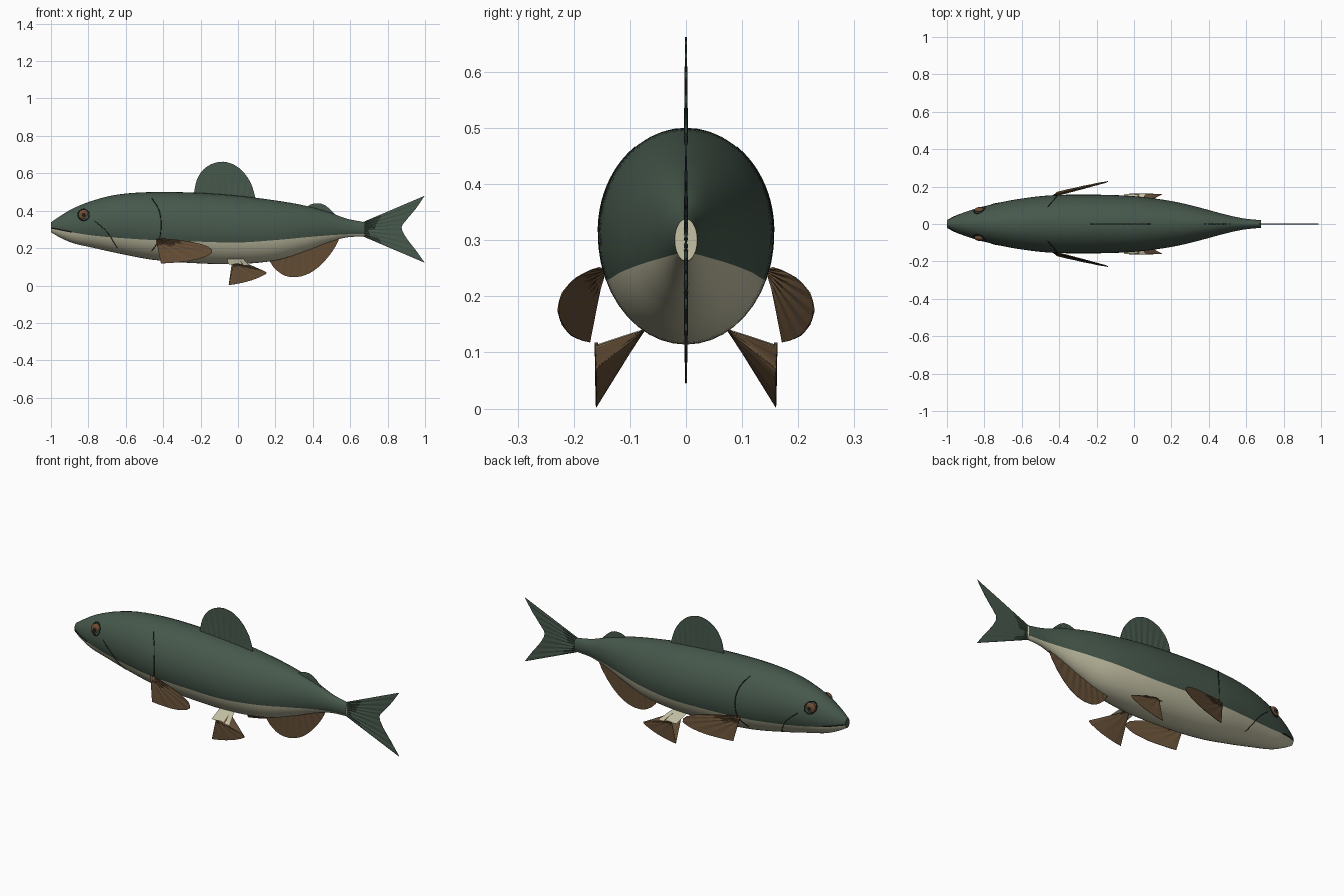
import bpy, bmesh, math
from mathutils import Vector

if "Cube" in bpy.data.objects:
    bpy.data.objects.remove(bpy.data.objects["Cube"])


def material(name, rgb):
    m = bpy.data.materials.new(name)
    m.diffuse_color = (*rgb, 1)
    m.use_nodes = True
    m.node_tree.nodes["Principled BSDF"].inputs["Base Color"].default_value = m.diffuse_color
    return m


GREEN = material("dark green back", (0.062, 0.098, 0.072))
CREAM = material("cream belly", (0.56, 0.54, 0.38))
BROWN = material("brown fin", (0.125, 0.074, 0.036))
IRIS = material("brown iris", (0.16, 0.075, 0.035))
DARK = material("near black", (0.012, 0.014, 0.012))


def make(name, verts, faces, mats, smooth=None):
    me = bpy.data.meshes.new(name)
    me.from_pydata([tuple(v) for v in verts], [], faces)
    ob = bpy.data.objects.new(name, me)
    bpy.context.collection.objects.link(ob)
    for m in mats:
        me.materials.append(m)
    bm = bmesh.new()
    bm.from_mesh(me)
    bmesh.ops.recalc_face_normals(bm, faces=bm.faces)
    bm.to_mesh(me)
    bm.free()
    if smooth:
        bpy.ops.object.select_all(action='DESELECT')
        ob.select_set(True)
        bpy.context.view_layer.objects.active = ob
        bpy.ops.object.shade_smooth_by_angle(angle=math.radians(smooth))
    return ob


def spline(pts, t):
    """Smooth curve through pts, t running from 0 to 1."""
    pts = [Vector(p) for p in pts]
    f = t * (len(pts) - 1)
    i = min(int(f), len(pts) - 2)
    u = f - i
    a, b = pts[i], pts[i + 1]
    p = pts[i - 1] if i else 2 * a - b
    q = pts[i + 2] if i + 2 < len(pts) else 2 * b - a
    return 0.5 * (2 * a + (b - p) * u + (2 * p - 5 * a + 4 * b - q) * u * u
                  + (3 * a - p - 3 * b + q) * u ** 3)


# Body stations: x, top z, bottom z, half width, colour line z
ST = [(-1.0, .338, .285, .018, .305), (-.95, .372, .256, .045, .296),
      (-.88, .413, .226, .072, .283), (-.78, .453, .203, .100, .268),
      (-.64, .487, .172, .130, .255), (-.45, .500, .137, .153, .243),
      (-.22, .496, .119, .157, .235), (0, .480, .115, .149, .230),
      (.2, .455, .134, .123, .243), (.35, .429, .180, .088, .257),
      (.48, .394, .230, .053, .268), (.58, .358, .257, .031, .274),
      (.68, .338, .263, .020, .276)]


def station(x):
    lo, hi = 0.0, 1.0
    for _ in range(30):
        mid = (lo + hi) / 2
        if spline([(s[0], 0, 0) for s in ST], mid).x < x:
            lo = mid
        else:
            hi = mid
    return spline(ST, lo)


def surface_y(x, z):
    _, top, bot, w, _ = station(x)
    k = (z - (top + bot) / 2) / ((top - bot) / 2)
    return w * math.sqrt(max(0, 1 - k * k))


# Body: ellipses with a vertex row exactly on the colour line
NB, NT, RINGS = 16, 28, 72
N = NB + NT
verts, faces = [], []
for r in range(RINGS + 1):
    x, top, bot, w, line = spline(ST, r / RINGS)
    c, h = (top + bot) / 2, (top - bot) / 2
    a0 = math.asin(max(-.95, min(.95, (line - c) / h)))
    for i in range(N):
        if i < NB:
            a = math.pi - a0 + (math.pi + 2 * a0) * i / NB
        else:
            a = a0 + (math.pi - 2 * a0) * (i - NB) / NT
        verts.append((x, w * math.cos(a), c + h * math.sin(a)))
for r in range(RINGS):
    for i in range(N):
        j = (i + 1) % N
        faces.append((r * N + i, r * N + j, (r + 1) * N + j, (r + 1) * N + i))
faces.append(tuple(range(N)))
faces.append(tuple(RINGS * N + i for i in range(N)))
body = make("body", verts, faces, [GREEN, CREAM], 50)
for k, p in enumerate(body.data.polygons):
    p.material_index = 1 if k == RINGS * N + 1 or (k < RINGS * N and k % N < NB) else 0


def fin(name, base, rim, mat, normal=(0, 1, 0), rays=9, thick=.004):
    """Thin corrugated fin whose ridges run from base to rim."""
    cols, rows = rays * 2 + 1, 6
    nrm = Vector(normal).normalized()
    vs, fs = [], []
    for side in (1, -1):
        for i in range(cols):
            b, e = spline(base, i / (cols - 1)), spline(rim, i / (cols - 1))
            for j in range(rows + 1):
                v = j / rows
                t = thick * (1 - .6 * v) * (1 if i % 2 else .35)
                vs.append(b.lerp(e, v) + nrm * side * t)
    half, m = cols * (rows + 1), rows + 1
    for i in range(cols - 1):
        for j in range(rows):
            q = [i * m + j, i * m + j + 1, (i + 1) * m + j + 1, (i + 1) * m + j]
            fs += [tuple(q), tuple(k + half for k in reversed(q))]
        for j in (0, rows):
            fs.append((i * m + j, (i + 1) * m + j, (i + 1) * m + j + half, i * m + j + half))
    for i in (0, cols - 1):
        for j in range(rows):
            k = i * m + j
            fs.append((k, k + 1, k + 1 + half, k + half))
    return make(name, vs, fs, [mat])


def xz(pts):
    return [(x, 0, z) for x, z in pts]


# Fins on the centre line
fin("dorsal_fin", xz([(-.232, .475), (.092, .45)]),
    xz([(-.235, .495), (-.222, .56), (-.19, .615), (-.14, .65), (-.08, .662),
        (-.02, .645), (.03, .605), (.07, .545), (.093, .47)]), GREEN, rays=11)
fin("adipose_fin", xz([(.37, .40), (.525, .35)]),
    xz([(.368, .415), (.385, .432), (.425, .44), (.465, .43), (.505, .395), (.527, .37)]),
    GREEN, rays=5)
fin("anal_fin", xz([(.17, .142), (.53, .27)]),
    xz([(.17, .13), (.195, .092), (.245, .055), (.3, .045), (.36, .056),
        (.42, .09), (.48, .15), (.525, .215), (.545, .262)]), BROWN, rays=11)
fin("tail_fin", xz([(.66, .336), (.66, .266)]),
    xz([(.998, .48), (.95, .41), (.9, .35), (.875, .31), (.9, .255), (.95, .19), (.998, .122)]),
    GREEN, rays=9)


def tube(name, pts, radius):
    cu = bpy.data.curves.new(name, 'CURVE')
    cu.dimensions = '3D'
    cu.bevel_depth = radius
    cu.bevel_resolution = 1
    sp = cu.splines.new('POLY')
    sp.points.add(len(pts) - 1)
    for p, co in zip(sp.points, pts):
        p.co = (*co, 1)
    cu.materials.append(DARK)
    bpy.context.collection.objects.link(bpy.data.objects.new(name, cu))


def surface_line(name, pts, side, radius=.0025):
    path = [spline(xz(pts), i / 20) for i in range(21)]
    tube(name, [(p.x, side * surface_y(p.x, p.z), p.z) for p in path], radius)


def ball(name, loc, rx, ry, mat):
    bpy.ops.mesh.primitive_uv_sphere_add(segments=24, ring_count=12, radius=1, location=loc)
    ob = bpy.context.object
    ob.name = name
    ob.scale = (rx, ry, rx)
    ob.data.materials.append(mat)
    bpy.ops.object.shade_smooth()
    return ob


# Paired parts
for s, tag in ((-1, "right"), (1, "left")):
    # Pectoral fin: fan swept back and outwards
    rim = [(-.412, .118), (-.33, .123), (-.25, .133), (-.18, .152), (-.14, .175),
           (-.15, .203), (-.22, .228), (-.32, .244), (-.41, .252)]
    rim = [(x, s * (.15 + .235 * (x + .43) + .13 * (.25 - z)), z) for x, z in rim]
    base = [(-.435, s * .15, .232), (-.435, s * .147, .25)]
    fin("pectoral_fin_" + tag, base, rim, BROWN, (-.235, s, .13), rays=7)

    # Pelvic fin: outer fan, sloping inner fan and cream root
    Y = s * .16
    rim = [(-.05, Y, .002), (.02, Y, .014), (.09, Y, .034), (.14, Y, .057),
           (.152, Y, .07), (.12, Y, .085), (.06, Y, .1), (.02, Y, .112)]
    fin("pelvic_fin_" + tag, [(-.025, Y, .115), (.0, Y, .118)], rim, BROWN, rays=6, thick=.003)
    fin("pelvic_inner_" + tag, [(-.03, s * .075, .14), (.01, s * .075, .14)], rim, BROWN,
        (-.3, s, .6), rays=6, thick=.002)
    make("pelvic_root_" + tag,
         [(-.058, s * .075, .142), (.03, s * .075, .142), (.06, Y, .108), (-.052, Y, .114)],
         [(0, 1, 2, 3)], [CREAM])

    # Eye with dark rim and pupil
    ex, ez = -.825, .378
    ey = surface_y(ex, ez)
    ball("eye_" + tag, (ex, s * (ey - .004), ez), .029, .016, IRIS)
    ball("pupil_" + tag, (ex, s * (ey + .008), ez), .012, .006, DARK)
    ring = [(ex + .03 * math.cos(a * math.pi / 12), 0, ez + .03 * math.sin(a * math.pi / 12))
            for a in range(25)]
    tube("eye_rim_" + tag, [(x, s * surface_y(x, z), z) for x, _, z in ring], .003)

    # Gill arc, cheek line and mouth
    surface_line("gill_arc_" + tag, [(-.46, .465), (-.425, .41), (-.412, .34),
                                     (-.42, .25), (-.46, .185)], s)
    surface_line("cheek_line_" + tag, [(-.765, .345), (-.70, .285), (-.645, .2)], s, .002)
    surface_line("mouth_" + tag, [(-.997, .307), (-.95, .298), (-.89, .286)], s, .003)
